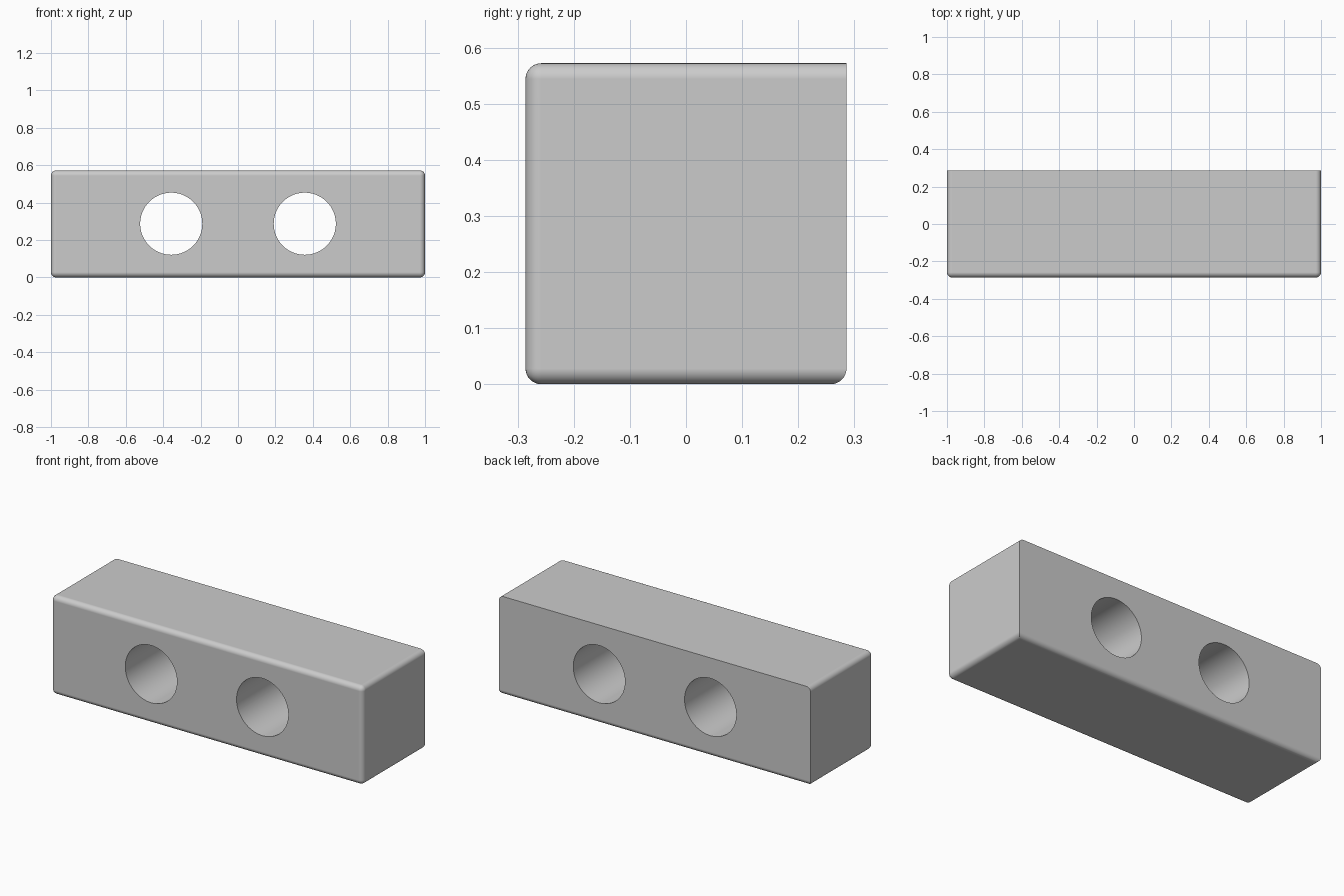
import bpy, bmesh, math

if "Cube" in bpy.data.objects:
    bpy.data.objects.remove(bpy.data.objects["Cube"])

L, S, R = 2.0, 0.572, 0.028      # length, square section, edge radius
HOLE_X, HOLE_R = 0.357, 0.166

# Block, resting on the ground
bpy.ops.mesh.primitive_cube_add(size=1, location=(0, 0, 0))
block = bpy.context.object
block.name = "drilled_block"
bm = bmesh.new()
bm.from_mesh(block.data)
for v in bm.verts:
    v.co = (v.co.x * L, v.co.y * S, (v.co.z + 0.5) * S)

# Round every edge except the top and upright edges of the back face
def is_sharp(e):
    mid = (e.verts[0].co + e.verts[1].co) / 2
    return mid.y > S / 2 - 0.01 and mid.z > 0.01

bmesh.ops.bevel(bm, geom=[e for e in bm.edges if not is_sharp(e)], offset=R,
                offset_type='OFFSET', segments=8, profile=0.5,
                affect='EDGES', clamp_overlap=True)
bm.to_mesh(block.data)
bm.free()

# Two round holes running front to back
for side in (-1, 1):
    bpy.ops.mesh.primitive_cylinder_add(vertices=96, radius=HOLE_R, depth=S * 2,
                                        location=(side * HOLE_X, 0, S / 2 + 0.001),
                                        rotation=(math.pi / 2, 0, 0))
    cutter = bpy.context.object
    cutter.name = "hole_cutter"
    cutter.hide_render = True
    mod = block.modifiers.new("hole", 'BOOLEAN')
    mod.operation, mod.solver, mod.object = 'DIFFERENCE', 'EXACT', cutter
    bpy.ops.object.select_all(action='DESELECT')
    block.select_set(True)
    bpy.context.view_layer.objects.active = block
    bpy.ops.object.modifier_apply(modifier=mod.name)
    bpy.data.objects.remove(cutter, do_unlink=True)

# Smooth fillets and bores, flat main faces
bpy.ops.object.shade_smooth_by_angle(angle=math.radians(35))
wn = block.modifiers.new("flat_faces", 'WEIGHTED_NORMAL')
wn.keep_sharp = True
